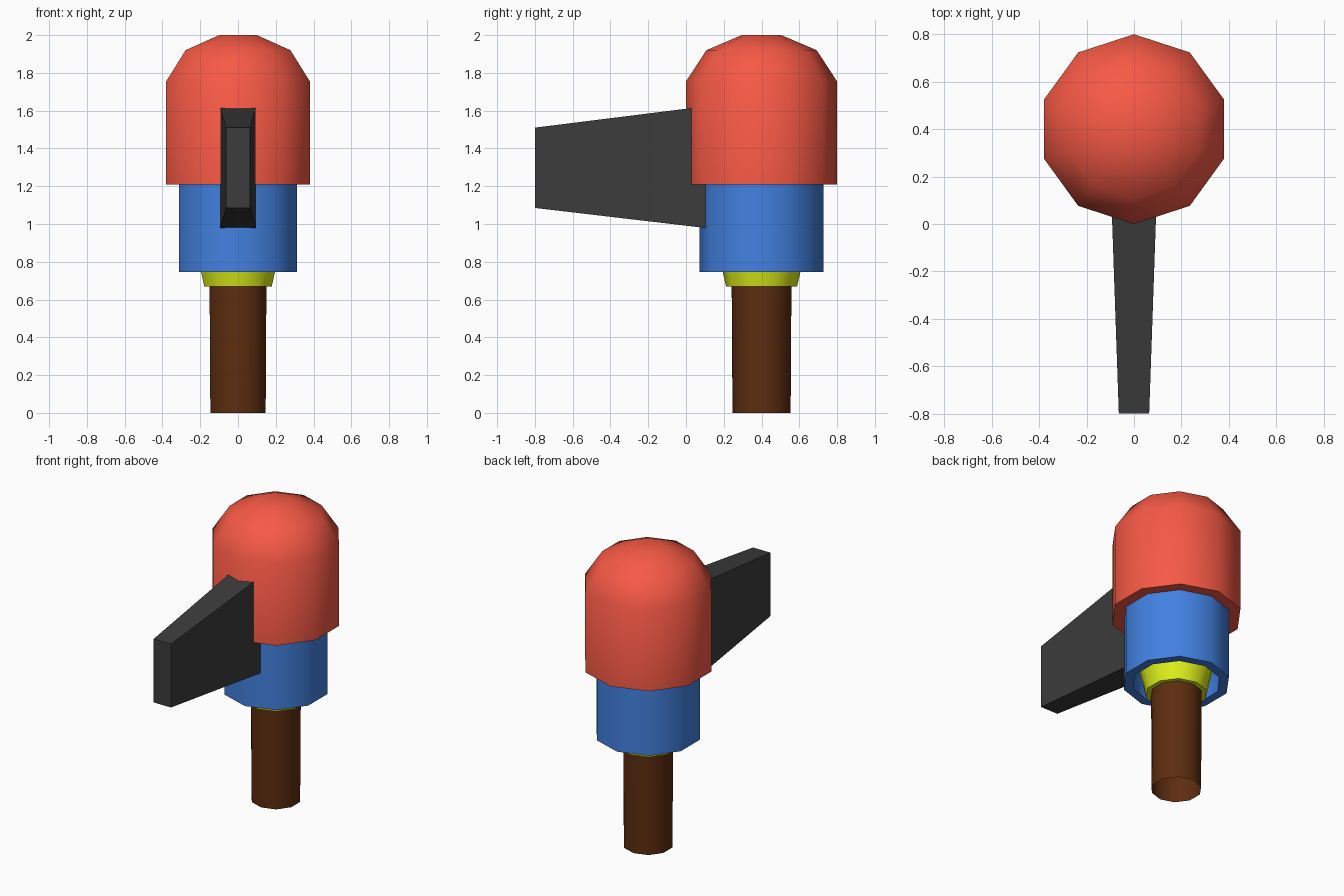
import bpy, bmesh
from math import sin, cos, pi, radians

if "Cube" in bpy.data.objects:
    bpy.data.objects.remove(bpy.data.objects["Cube"])

SIDES = 10
CENTRE_Y = 0.4


def paint(obj, rgb):
    mat = bpy.data.materials.new(obj.name + "_colour")
    mat.diffuse_color = (*rgb, 1)
    mat.use_nodes = True
    mat.node_tree.nodes["Principled BSDF"].inputs["Base Color"].default_value = mat.diffuse_color
    obj.data.materials.append(mat)


def finish(name, bm, rgb, smooth=True):
    bmesh.ops.recalc_face_normals(bm, faces=bm.faces)
    mesh = bpy.data.meshes.new(name)
    bm.to_mesh(mesh)
    bm.free()
    obj = bpy.data.objects.new(name, mesh)
    bpy.context.collection.objects.link(obj)
    paint(obj, rgb)
    if smooth:
        bpy.ops.object.select_all(action='DESELECT')
        obj.select_set(True)
        bpy.context.view_layer.objects.active = obj
        bpy.ops.object.shade_smooth_by_angle(angle=radians(45))
    return obj


def lathe(name, profile, rgb, cap_end=False):
    """Ten-sided turned part from (radius, z) points."""
    bm = bmesh.new()
    rings = []
    for r, z in profile:
        rings.append([bm.verts.new((r * sin(2 * pi * i / SIDES),
                                    CENTRE_Y - r * cos(2 * pi * i / SIDES), z))
                      for i in range(SIDES)])
    for a, b in zip(rings, rings[1:]):
        for i in range(SIDES):
            j = (i + 1) % SIDES
            bm.faces.new((a[i], a[j], b[j], b[i]))
    if cap_end:
        bm.faces.new(rings[-1])
    return finish(name, bm, rgb)


# Domed cap with a flat underside ring
lathe("domed_cap", [(0.325, 1.21), (0.4, 1.21), (0.4, 1.755), (0.292, 1.92), (0.105, 2.0)],
      (0.93, 0.10, 0.06), cap_end=True)

# Collar, hollow underneath
lathe("collar", [(0.328, 1.22), (0.328, 0.745), (0.27, 0.745), (0.27, 1.0)],
      (0.055, 0.22, 0.75))

# Flared sleeve inside the collar
lathe("sleeve", [(0.157, 0.67), (0.188, 0.67), (0.265, 1.0)], (0.72, 0.87, 0.01))

# Open-ended stem
lathe("stem", [(0.154, 0.0), (0.159, 0.8)], (0.11, 0.026, 0.005))

# Tapered arm projecting to the front: (y, half width, bottom, top) per end
bm = bmesh.new()
ends = []
for y, w, lo, hi in ((-0.8, 0.064, 1.085, 1.51), (0.12, 0.096, 0.977, 1.625)):
    ends.append([bm.verts.new((x, y, z)) for x, z in ((-w, lo), (w, lo), (w, hi), (-w, hi))])
front, back = ends
bm.faces.new(front)
bm.faces.new(back)
for i in range(4):
    j = (i + 1) % 4
    bm.faces.new((front[i], front[j], back[j], back[i]))
finish("arm", bm, (0.045, 0.045, 0.045), smooth=False)
